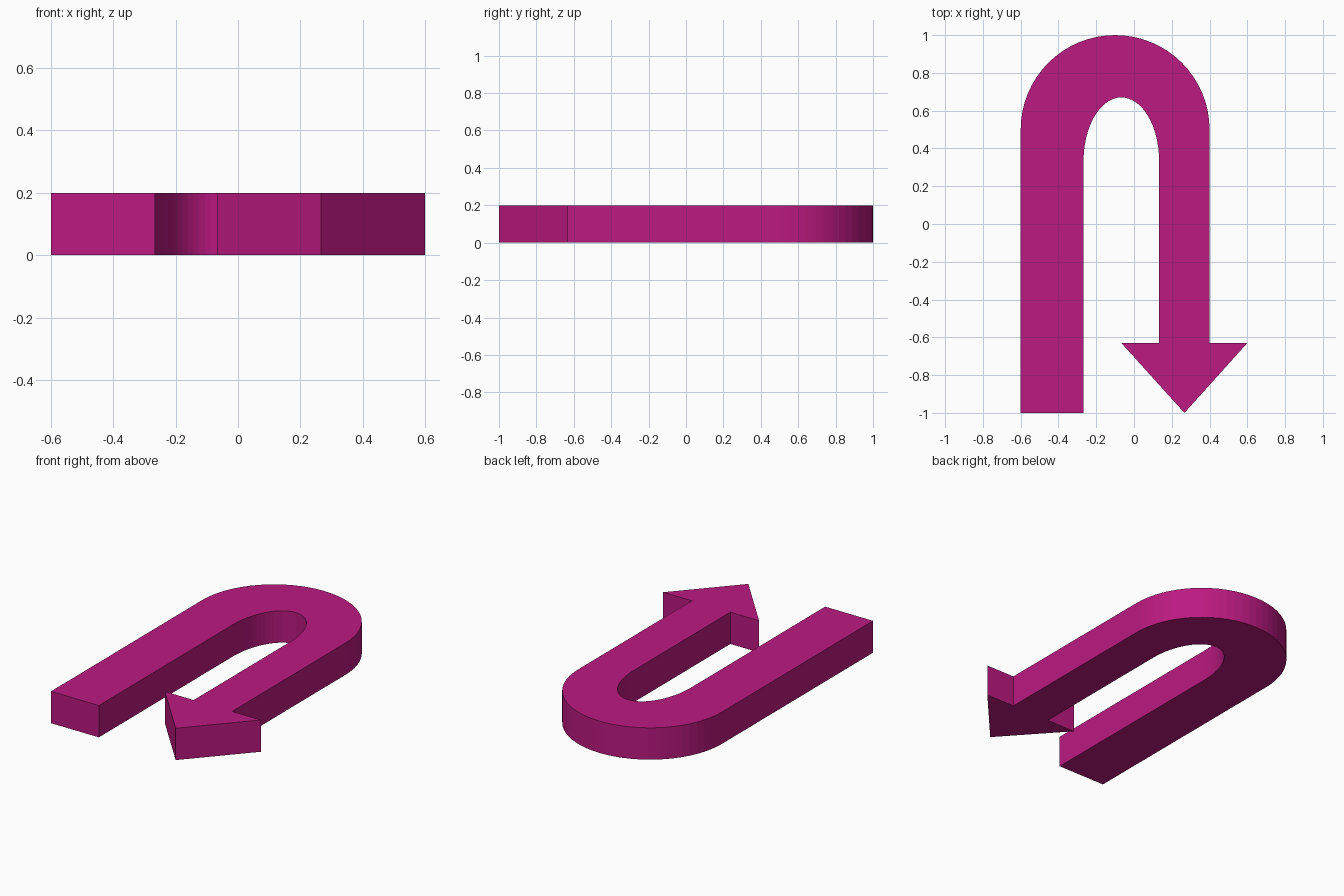
import bpy, bmesh
from math import sin, cos, pi

if "Cube" in bpy.data.objects:
    bpy.data.objects.remove(bpy.data.objects["Cube"])

HEIGHT = 0.2
SEGMENTS = 32


def half_ellipse(cx, cy, rx, ry, start, end):
    """Points along an arc from start to end angle, ends included."""
    return [(cx + rx * cos(a), cy + ry * sin(a))
            for a in (start + (end - start) * i / SEGMENTS for i in range(SEGMENTS + 1))]


# Outline: tail end, inner bend, arrow head, outer bend
outline = [(-0.6, -1.0), (-0.267, -1.0)]
outline += half_ellipse(-0.067, 0.333, 0.2, 0.337, pi, 0)
outline += [(0.133, -0.63), (-0.067, -0.63), (0.267, -1.0), (0.6, -0.63), (0.4, -0.63)]
outline += half_ellipse(-0.1, 0.5, 0.5, 0.5, 0, pi)

# Extrude the outline into a flat slab
bm = bmesh.new()
face = bm.faces.new([bm.verts.new((x, y, 0)) for x, y in outline])
result = bmesh.ops.extrude_face_region(bm, geom=[face])
top = [g for g in result["geom"] if isinstance(g, bmesh.types.BMVert)]
bmesh.ops.translate(bm, verts=top, vec=(0, 0, HEIGHT))
bmesh.ops.recalc_face_normals(bm, faces=bm.faces)
# Triangulate the concave caps cleanly
caps = [f for f in bm.faces if len(f.verts) > 4]
bmesh.ops.triangulate(bm, faces=caps, ngon_method='EAR_CLIP')
mesh = bpy.data.meshes.new("u_turn_arrow")
bm.to_mesh(mesh)
bm.free()

arrow = bpy.data.objects.new("u_turn_arrow", mesh)
bpy.context.collection.objects.link(arrow)

# Magenta material
magenta = bpy.data.materials.new("magenta")
magenta.diffuse_color = (0.50, 0.01, 0.22, 1)
magenta.use_nodes = True
magenta.node_tree.nodes["Principled BSDF"].inputs["Base Color"].default_value = magenta.diffuse_color
mesh.materials.append(magenta)
